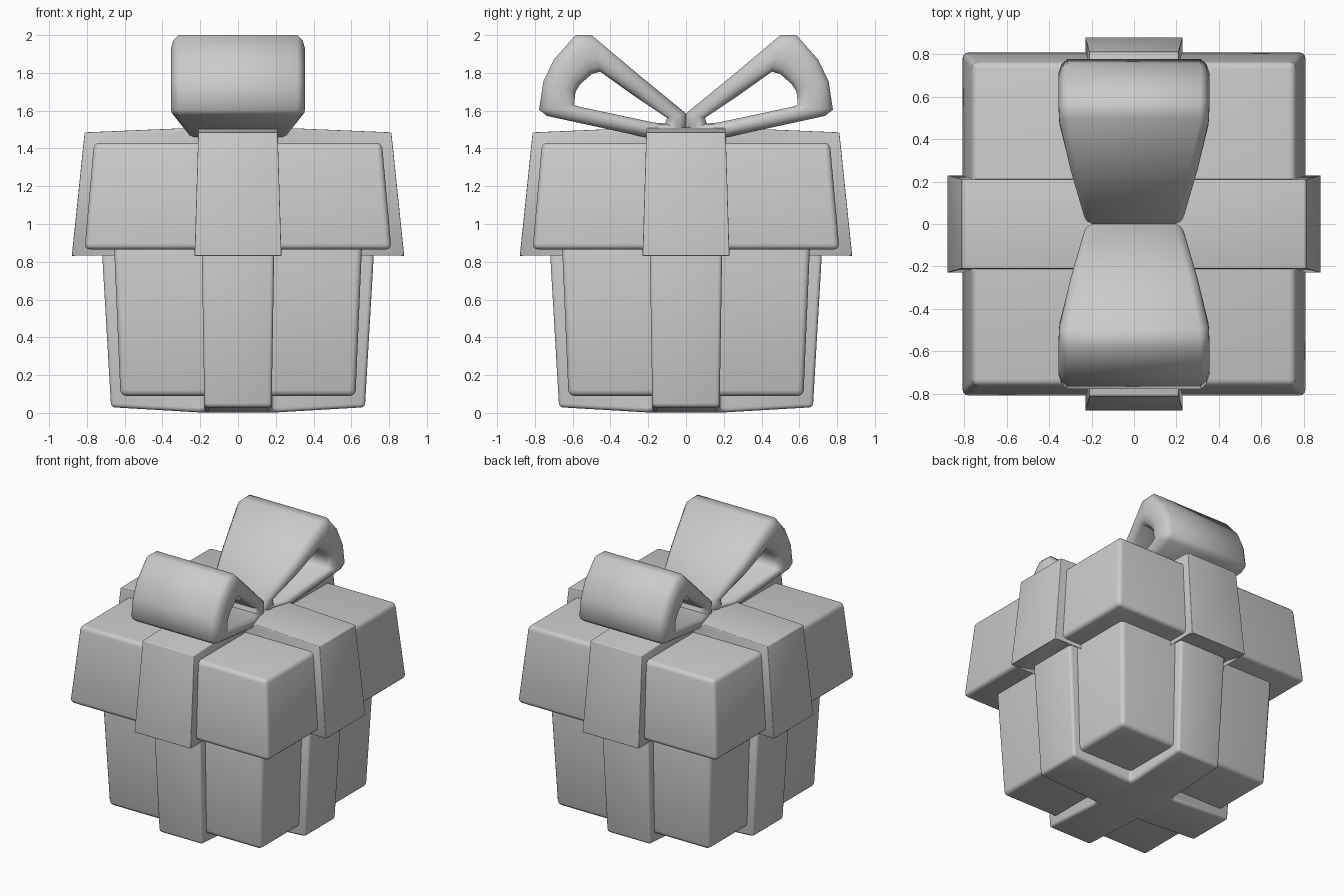
import bpy, bmesh

if "Cube" in bpy.data.objects:
    bpy.data.objects.remove(bpy.data.objects["Cube"])


def finish(name, bm, bevel=0, angle=40):
    bmesh.ops.recalc_face_normals(bm, faces=bm.faces)
    me = bpy.data.meshes.new(name)
    bm.to_mesh(me)
    bm.free()
    ob = bpy.data.objects.new(name, me)
    bpy.context.collection.objects.link(ob)
    bpy.ops.object.select_all(action='DESELECT')
    ob.select_set(True)
    bpy.context.view_layer.objects.active = ob
    if bevel:
        mod = ob.modifiers.new("rounded_edges", 'BEVEL')
        mod.width = bevel
        mod.segments = 3
        mod.limit_method = 'ANGLE'
        mod.angle_limit = 0.6
        bpy.ops.object.modifier_apply(modifier=mod.name)
    bpy.ops.object.shade_smooth_by_angle(angle=angle * 0.01745)
    return ob


def square(r):
    return [(r, -r), (r, r), (-r, r), (-r, -r)]


def cross(l, w):
    arm = [(w, -w), (l, -w), (l, w)]
    pts = []
    for _ in range(4):
        pts += arm
        arm = [(-y, x) for x, y in arm]
    return pts


def loft(name, levels, bevel):
    """Join plan outlines stacked at given heights; close both ends."""
    bm = bmesh.new()
    rings = [[bm.verts.new((x, y, z)) for x, y in pts] for z, pts in levels]
    for a, b in zip(rings, rings[1:]):
        n = len(a)
        for i in range(n):
            j = (i + 1) % n
            bm.faces.new((a[i], a[j], b[j], b[i]))
    bm.faces.new(rings[0][::-1])
    bm.faces.new(rings[-1])
    return finish(name, bm, bevel)


# Box body and the ribbon crossing beneath it
loft("box", [(0.09, square(0.622)), (0.90, square(0.657))], 0.03)
loft("box_ribbon", [(0.003, cross(0.21, 0.178)), (0.03, cross(0.672, 0.178)),
                    (0.89, cross(0.722, 0.192))], 0.02)

# Lid and its wider ribbon
loft("lid", [(0.865, square(0.812)), (1.43, square(0.762))], 0.03)
loft("lid_ribbon", [(0.86, cross(0.70, 0.228)), (0.83, cross(0.88, 0.23)),
                    (1.485, cross(0.812, 0.21)), (1.51, cross(0.215, 0.21))], 0.02)

# Bow: side profile (y, z) of the outside and inside of one loop, with half width
outer = [(0, 1.585), (.25, 1.79), (.50, 2.0), (.585, 2.0), (.70, 1.87), (.755, 1.755),
         (.778, 1.605), (.735, 1.572), (.22, 1.46), (0, 1.48)]
inner = [(.10, 1.562), (.27, 1.675), (.455, 1.807), (.50, 1.793), (.56, 1.74), (.585, 1.70),
         (.592, 1.632), (.57, 1.622), (.17, 1.537), (.11, 1.532)]
width = [.235, .30, .352, .355, .355, .355, .355, .352, .27, .235]
# Rounded strip section: (blend from outside to inside, pull-in of the edge)
edge = [(0, .04), (.13, .013), (.35, 0), (.65, 0), (.87, .013), (1, .04)]

for name, s in (("bow_loop_back", 1), ("bow_loop_front", -1)):
    bm = bmesh.new()
    rings = []
    for (oy, oz), (iy, iz), w in zip(outer, inner, width):
        sec = [(t, w - d) for t, d in edge] + [(t, d - w) for t, d in reversed(edge)]
        rings.append([bm.verts.new((x, s * (oy + t * (iy - oy)), oz + t * (iz - oz)))
                      for t, x in sec])
    for k, a in enumerate(rings):
        b = rings[(k + 1) % len(rings)]
        n = len(a)
        for i in range(n):
            j = (i + 1) % n
            bm.faces.new((a[i], a[j], b[j], b[i]))
    finish(name, bm, angle=55)
